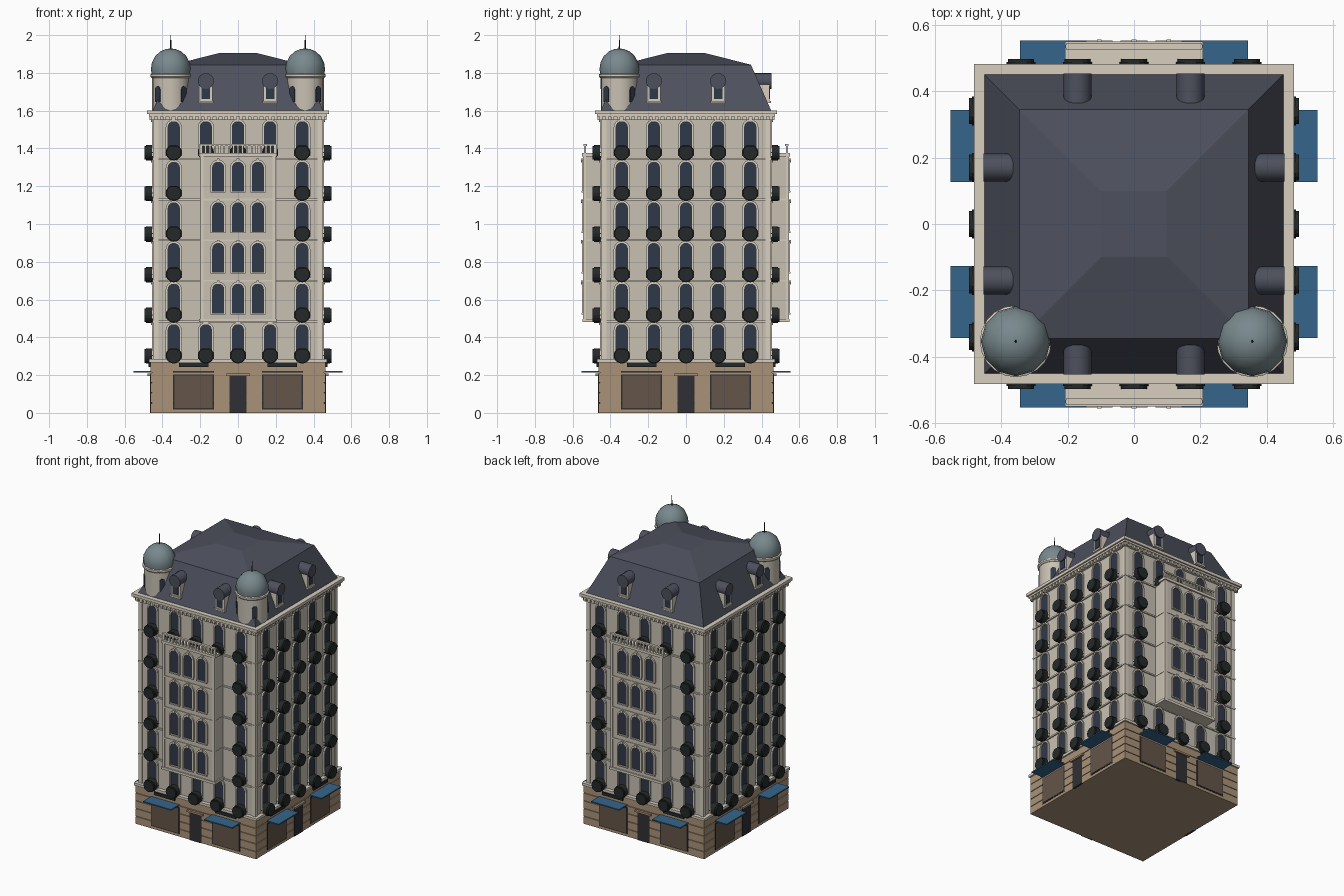
import bpy, bmesh, math
from mathutils import Matrix

if "Cube" in bpy.data.objects:
    bpy.data.objects.remove(bpy.data.objects["Cube"])

MATS = {}
COLORS = dict(wall=(0.58, 0.53, 0.45), trim=(0.68, 0.62, 0.52), stone=(0.40, 0.29, 0.19),
              glass=(0.03, 0.04, 0.065), iron=(0.018, 0.022, 0.022), slate=(0.075, 0.08, 0.11),
              dome=(0.19, 0.25, 0.27), awning=(0.035, 0.13, 0.26), shop=(0.13, 0.09, 0.065),
              door=(0.03, 0.03, 0.035))
PARTS = {}


def part(name, color):
    if name not in PARTS:
        PARTS[name] = (bmesh.new(), color)
    return PARTS[name][0]


def box(bm, M, x0, x1, d0, d1, z0, z1):
    """Box on a facade: x along the wall, d outward distance, z up."""
    T = Matrix.Translation(((x0 + x1) / 2, -(d0 + d1) / 2, (z0 + z1) / 2))
    S = Matrix.Diagonal((x1 - x0, d1 - d0, z1 - z0, 1))
    bmesh.ops.create_cube(bm, size=1, matrix=M @ T @ S)


def prism(bm, M, pts, d0, d1):
    """Extrude an outline (x, z) outward from d0 to d1."""
    f = bm.faces.new([bm.verts.new(M @ Matrix.Translation((x, -d0, z)).to_translation()) for x, z in pts])
    r = bmesh.ops.extrude_face_region(bm, geom=[f])
    vs = [e for e in r['geom'] if isinstance(e, bmesh.types.BMVert)]
    n = M.to_3x3() @ Matrix.Translation((0, -(d1 - d0), 0)).to_translation()
    bmesh.ops.translate(bm, verts=vs, vec=n)


def arch(cx, w, z0, z1, n=8):
    r = w / 2
    return [(cx - r, z0)] + [(cx - r * math.cos(math.pi * i / n), z1 - r + r * math.sin(math.pi * i / n))
                             for i in range(n + 1)] + [(cx + r, z0)]


def surround(bm, M, inner, outer, d0, d1):
    """Raised strip between two matching outlines."""
    for i in range(len(inner) - 1):
        prism(bm, M, [inner[i], inner[i + 1], outer[i + 1], outer[i]], d0, d1)


def window(M, cx, w, z0, z1, d):
    prism(part("window_glass", "glass"), M, arch(cx, w, z0, z1), d - 0.005, d + 0.003)
    t = part("window_surrounds", "trim")
    surround(t, M, arch(cx, w, z0, z1), arch(cx, w + 0.02, z0, z1 + 0.01), d - 0.005, d + 0.01)
    box(t, M, cx - 0.007, cx + 0.007, d, d + 0.015, z1 - 0.004, z1 + 0.016)


def lathe(bm, M, profile, n):
    rings = [[bm.verts.new(M @ Matrix.Translation((r * math.cos(2 * math.pi * k / n),
              r * math.sin(2 * math.pi * k / n), z)).to_translation()) for k in range(n)] for r, z in profile]
    for a, b in zip(rings, rings[1:]):
        for k in range(n):
            bm.faces.new((a[k], a[(k + 1) % n], b[(k + 1) % n], b[k]))
    bm.faces.new(rings[-1])
    bm.faces.new(rings[0][::-1])


I = Matrix.Identity(4)


def slab(bm, h, z0, z1):
    box(bm, I, -h, h, -h, h, z0, z1)


# main body, coursed stone base, string courses and cornice
FLOORS = [0.27 + 0.215 * i for i in range(6)]
slab(part("main_walls", "wall"), 0.445, 0.26, 1.58)
slab(part("ground_floor", "stone"), 0.456, 0, 0.27)
for i in range(5):
    slab(part("ground_floor", "stone"), 0.463, i * 0.054, i * 0.054 + 0.05)
trim = part("string_courses", "trim")
slab(trim, 0.471, 0.268, 0.285)
for z in FLOORS[1:]:
    slab(trim, 0.453, z - 0.006, z + 0.004)
cornice = part("cornice", "trim")
slab(cornice, 0.46, 1.552, 1.575)
slab(cornice, 0.472, 1.57, 1.582)
slab(cornice, 0.482, 1.582, 1.602)

# mansard roof with shallow hipped cap
roof = part("mansard_roof", "slate")
lathe(roof, Matrix.Rotation(math.pi / 4, 4, 'Z'),
      [(h * math.sqrt(2), z) for h, z in ((0.452, 1.598), (0.344, 1.843), (0.1, 1.905))], 4)

for side in range(4):
    M = Matrix.Rotation(side * math.pi / 2, 4, 'Z')
    bay = side % 2 == 0
    # corner strips and dentils
    for s in (-1, 1):
        x = s * 0.436
        box(part("corner_strips", "trim"), M, x - 0.014, x + 0.014, 0.44, 0.45, 0.27, 1.56)
    for k in range(30):
        x = -0.45 + 0.9 * k / 29
        box(part("dentils", "trim"), M, x - 0.008, x + 0.008, 0.455, 0.469, 1.55, 1.572)
    # arched windows with round iron balconies
    for fi, z in enumerate(FLOORS):
        for cx in (-0.34, -0.17, 0, 0.17, 0.34):
            if bay and 0 < fi < 5 and abs(cx) < 0.2:
                continue
            window(M, cx, 0.065, z + 0.015, z + 0.2, 0.445)
            c = z + 0.034
            ring = [(cx + 0.043 * math.cos(a), min(c + 0.043 * math.sin(a), c + 0.038))
                    for a in (2 * math.pi * k / 16 for k in range(16))]
            bal = part("balconies", "iron")
            prism(bal, M, ring, 0.44, 0.487)
            prism(bal, M, [(cx + (x - cx) * 0.9, c + (y - c) * 0.9) for x, y in ring], 0.48, 0.496)
    # shopfronts, awnings and sign panels
    for s in (-1, 1):
        x = s * 0.235
        box(part("shop_frames", "door"), M, x - 0.108, x + 0.108, 0.45, 0.465, 0.018, 0.203)
        box(part("shop_windows", "shop"), M, x - 0.101, x + 0.101, 0.45, 0.467, 0.025, 0.197)
        box(part("awnings", "awning"), M, x - 0.108, x + 0.108, 0.455, 0.553, 0.214, 0.222)
        box(part("sign_panels", "iron"), M, x - 0.078, x + 0.078, 0.46, 0.474, 0.243, 0.266)
    # door
    box(part("doors", "door"), M, -0.045, 0.045, 0.45, 0.467, 0, 0.195)
    box(part("door_lintels", "stone"), M, -0.06, 0.06, 0.45, 0.478, 0.195, 0.208)
    # dormers
    for x in (-0.17, 0.17):
        D = part("dormer_walls", "trim")
        box(D, M, x - 0.036, x + 0.036, 0.36, 0.442, 1.645, 1.757)
        box(D, M, x - 0.04, x + 0.04, 0.42, 0.45, 1.64, 1.652)
        prism(part("dormer_glass", "glass"), M, arch(x, 0.044, 1.662, 1.75), 0.44, 0.446)
        prism(part("dormer_roofs", "slate"), M,
              [(x + 0.042 * math.cos(2 * math.pi * k / 16), 1.757 + 0.042 * math.sin(2 * math.pi * k / 16))
               for k in range(16)], 0.34, 0.453)
    if not bay:
        continue
    # projecting bay with balustrade
    B = part("bay_walls", "wall")
    T = part("bay_trim", "trim")
    box(B, M, -0.198, 0.198, 0.44, 0.54, 0.485, 1.365)
    box(T, M, -0.207, 0.207, 0.44, 0.547, 0.48, 0.497)
    box(T, M, -0.207, 0.207, 0.44, 0.55, 1.358, 1.376)
    for z in FLOORS[2:5]:
        box(T, M, -0.201, 0.201, 0.44, 0.544, z - 0.005, z + 0.004)
    for s in (-1, 1):
        box(T, M, s * 0.192 - 0.009, s * 0.192 + 0.009, 0.53, 0.544, 0.49, 1.36)
    for z in FLOORS[1:5]:
        for x in (-0.105, 0, 0.105):
            window(M, x, 0.064, z + 0.045, z + 0.2, 0.54)
            box(T, M, x - 0.04, x + 0.04, 0.53, 0.552, z + 0.037, z + 0.045)
    R = part("balustrade", "trim")
    box(R, M, -0.205, 0.205, 0.525, 0.543, 1.414, 1.424)
    for k in range(17):
        x = -0.197 + 0.394 * k / 16
        w = 0.009 if k in (0, 16) else 0.005
        box(R, M, x - w, x + w, 0.529, 0.539, 1.37, 1.42)

# corner turrets with domes and finials
for s in (-1, 1):
    P = Matrix.Translation((s * 0.356, -0.353, 0))
    lathe(part("turret_walls", "wall"), P, [(0.098, 1.58), (0.098, 1.785)], 20)
    lathe(part("turret_rings", "trim"), P, [(0.1, 1.772), (0.108, 1.78), (0.108, 1.792), (0.1, 1.796)], 20)
    lathe(part("turret_domes", "dome"), P, [(0.1, 1.785), (0.105, 1.82), (0.1, 1.853), (0.083, 1.888),
                                            (0.055, 1.914), (0.025, 1.926), (0.004, 1.929)], 12)
    lathe(part("finials", "iron"), P, [(0.004, 1.92), (0.002, 2.0)], 6)
    for k in range(4):
        Mw = P @ Matrix.Rotation(math.pi / 4 + k * math.pi / 2, 4, 'Z')
        prism(part("turret_windows", "glass"), Mw, arch(0, 0.036, 1.645, 1.73), 0.09, 0.1)

# turn the collected parts into objects
for name, (bm, color) in PARTS.items():
    bmesh.ops.recalc_face_normals(bm, faces=bm.faces)
    me = bpy.data.meshes.new(name)
    bm.to_mesh(me)
    bm.free()
    if color not in MATS:
        MATS[color] = bpy.data.materials.new(color)
        MATS[color].diffuse_color = (*COLORS[color], 1)
    me.materials.append(MATS[color])
    ob = bpy.data.objects.new(name, me)
    bpy.context.collection.objects.link(ob)
    if name in ("turret_walls", "turret_domes", "turret_rings", "dormer_roofs"):
        bpy.ops.object.select_all(action='DESELECT')
        ob.select_set(True)
        bpy.context.view_layer.objects.active = ob
        bpy.ops.object.shade_smooth_by_angle(angle=math.radians(35))

for m in bpy.data.materials:
    if m.users and not m.is_grease_pencil:
        m.use_nodes = True
        m.node_tree.nodes["Principled BSDF"].inputs["Base Color"].default_value = m.diffuse_color
